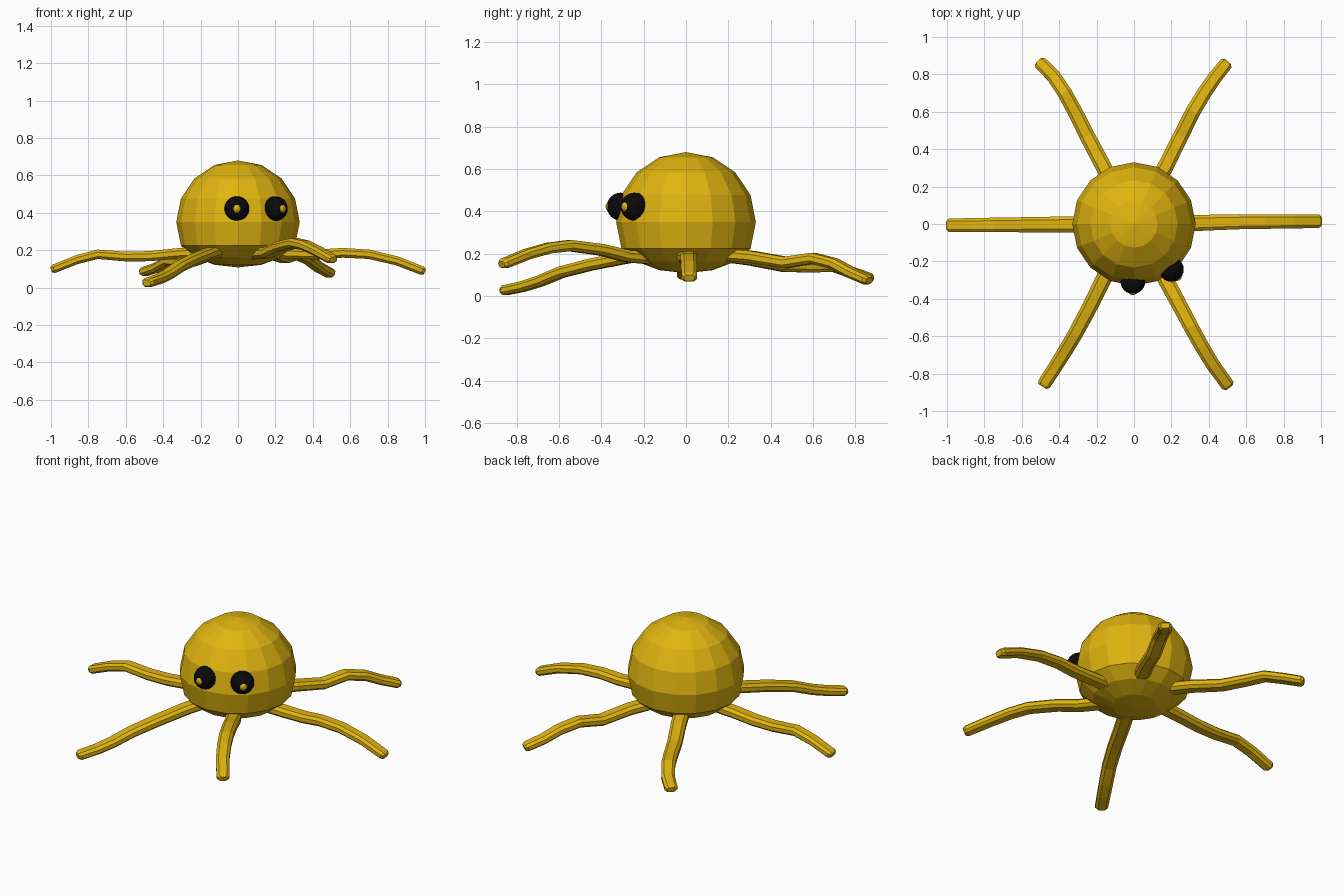
import bpy, bmesh, math
from mathutils import Vector

if "Cube" in bpy.data.objects:
    bpy.data.objects.remove(bpy.data.objects["Cube"])


def material(name, rgb):
    m = bpy.data.materials.new(name)
    m.diffuse_color = (*rgb, 1)
    m.use_nodes = True
    m.node_tree.nodes["Principled BSDF"].inputs["Base Color"].default_value = m.diffuse_color
    return m


GOLD = material("golden yellow", (0.75, 0.46, 0.005))
BLACK = material("black", (0.003, 0.003, 0.003))


def finish(name, bm, mat):
    bmesh.ops.recalc_face_normals(bm, faces=bm.faces)
    mesh = bpy.data.meshes.new(name)
    bm.to_mesh(mesh)
    bm.free()
    mesh.materials.append(mat)
    ob = bpy.data.objects.new(name, mesh)
    bpy.context.collection.objects.link(ob)
    return ob


# Body: faceted sphere with its underside squashed
bm = bmesh.new()
bmesh.ops.create_uvsphere(bm, u_segments=16, v_segments=8, radius=0.33)
for v in bm.verts:
    if v.co.z < -0.127:
        v.co.z = -0.126 + (v.co.z + 0.126) * 0.57
    v.co.z += 0.35
finish("body", bm, GOLD)


# Eyes: black balls with a small golden pupil on the outer face
def ball(name, centre, radius, segments, rings, mat):
    bm = bmesh.new()
    bmesh.ops.create_uvsphere(bm, u_segments=segments, v_segments=rings, radius=radius)
    for v in bm.verts:
        v.co += centre
    finish(name, bm, mat)


for side, centre, angle in (("left", (-0.006, -0.308, 0.422), -90),
                            ("right", (0.2, -0.243, 0.422), -50)):
    a = math.radians(angle)
    out = Vector((math.cos(a), math.sin(a), 0))
    ball(side + "_eye", Vector(centre), 0.066, 24, 16, BLACK)
    ball(side + "_pupil", Vector(centre) + out * 0.044, 0.028, 12, 8, GOLD)


# Tentacles: chamfered strip lofted along a wavy path
SECTION = [(-1, -0.45), (-0.6, -1), (0.6, -1), (1, -0.45),
           (1, 0.45), (0.6, 1), (-0.6, 1), (-1, 0.45)]


def tentacle(name, points):
    pts = [Vector(p) for p in points]
    pts.append(pts[-1] + (pts[-1] - pts[-2]).normalized() * 0.015)  # chamfered tip
    bm = bmesh.new()
    rings = []
    last = len(pts) - 1
    for i, p in enumerate(pts):
        tangent = (pts[min(i + 1, last)] - pts[max(i - 1, 0)]).normalized()
        side = tangent.cross(Vector((0, 0, 1))).normalized()
        up = side.cross(tangent)
        t = i / last
        w, h = 0.044 - 0.009 * t, 0.029 - 0.007 * t
        if i == last:
            w, h = w * 0.7, h * 0.7
        rings.append([bm.verts.new(p + side * (x * w) + up * (y * h)) for x, y in SECTION])
    for a, b in zip(rings, rings[1:]):
        for k in range(8):
            j = (k + 1) % 8
            bm.faces.new((a[k], a[j], b[j], b[k]))
    bm.faces.new(rings[0])
    bm.faces.new(rings[-1])
    finish(name, bm, GOLD)


tentacle("right_tentacle", [
    (0.2, 0, 0.185), (0.33, 0.005, 0.18), (0.45, 0.009, 0.178), (0.56, 0.012, 0.186),
    (0.7, 0.013, 0.178), (0.85, 0.014, 0.143), (0.985, 0.015, 0.09)])
tentacle("left_tentacle", [
    (-0.2, 0, 0.19), (-0.33, -0.002, 0.182), (-0.47, -0.003, 0.168), (-0.6, -0.004, 0.166),
    (-0.75, -0.005, 0.178), (-0.86, -0.006, 0.15), (-0.985, -0.007, 0.1)])
tentacle("front_right_tentacle", [
    (0.1, -0.18, 0.18), (0.16, -0.28, 0.188), (0.225, -0.4, 0.218), (0.305, -0.55, 0.238),
    (0.36, -0.65, 0.226), (0.42, -0.75, 0.198), (0.5, -0.86, 0.153)])
tentacle("front_left_tentacle", [
    (-0.1, -0.18, 0.198), (-0.16, -0.29, 0.18), (-0.24, -0.45, 0.148), (-0.315, -0.59, 0.112),
    (-0.375, -0.69, 0.07), (-0.425, -0.77, 0.045), (-0.48, -0.855, 0.027)])
tentacle("back_right_tentacle", [
    (0.1, 0.18, 0.195), (0.17, 0.31, 0.185), (0.25, 0.47, 0.158), (0.315, 0.6, 0.178),
    (0.375, 0.7, 0.153), (0.43, 0.78, 0.11), (0.49, 0.855, 0.077)])
tentacle("back_left_tentacle", [
    (-0.1, 0.18, 0.19), (-0.165, 0.31, 0.172), (-0.25, 0.47, 0.14), (-0.315, 0.6, 0.137),
    (-0.37, 0.7, 0.14), (-0.43, 0.79, 0.108), (-0.5, 0.86, 0.085)])
